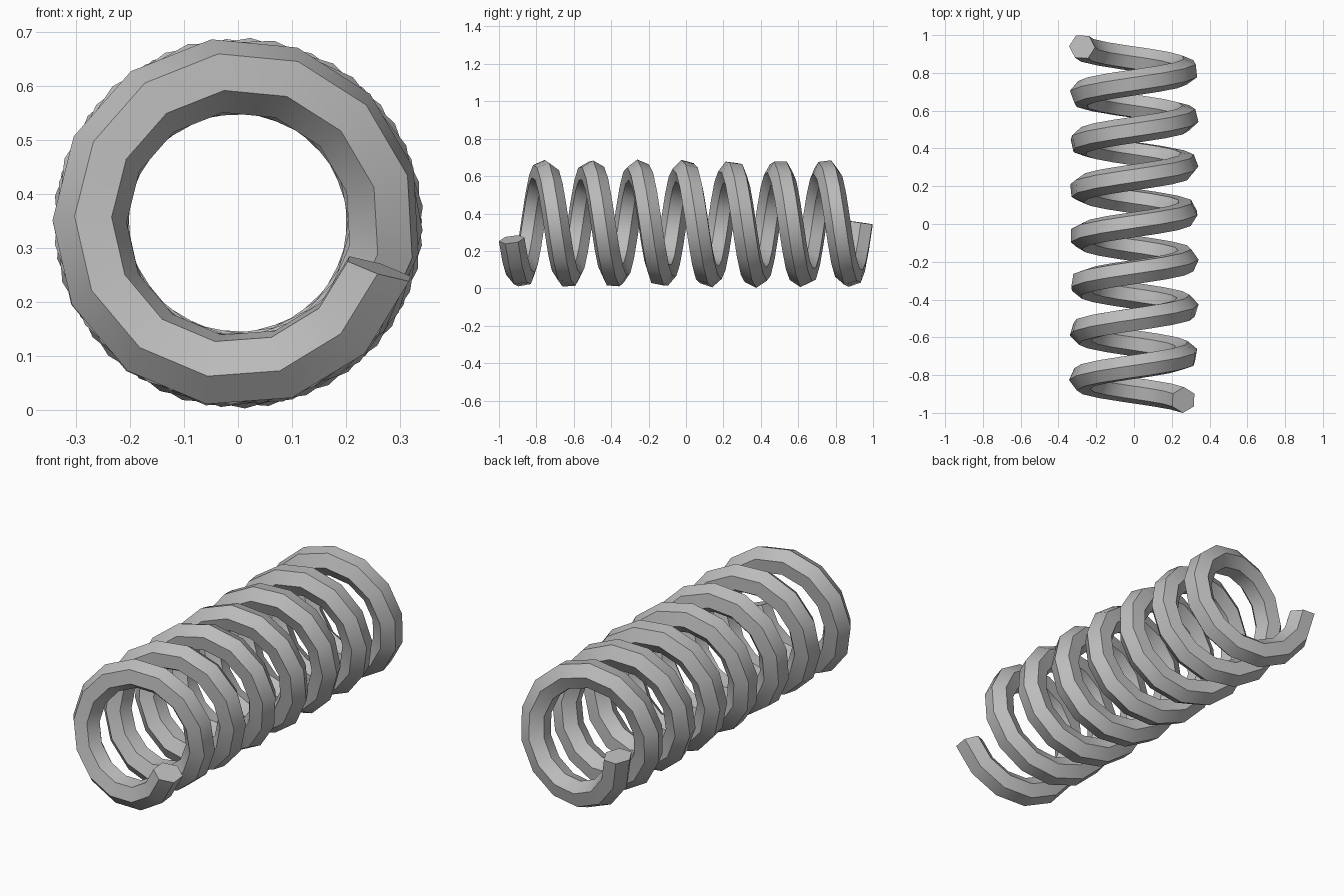
import bpy, bmesh, math
from mathutils import Vector

if "Cube" in bpy.data.objects:
    bpy.data.objects.remove(bpy.data.objects["Cube"])

# Coil dimensions
R, TUBE, SIDES = 0.275, 0.069, 6
ZC, Y0, Y1 = 0.346, -0.932, 0.938
A0, A1, SEGS = math.radians(-18), math.radians(-2701), 99

metal = bpy.data.materials.new("spring grey")
metal.diffuse_color = (0.5, 0.5, 0.5, 1)
metal.use_nodes = True
metal.node_tree.nodes["Principled BSDF"].inputs["Base Color"].default_value = metal.diffuse_color


def point(t):
    a = A0 + (A1 - A0) * t
    return Vector((R * math.cos(a), Y0 + (Y1 - Y0) * t, ZC + R * math.sin(a)))


def tangent(t):
    return (point(t + 1e-4) - point(t - 1e-4)).normalized()


# Sweep a hexagon along the helix with a minimum-twist frame
bm = bmesh.new()
tan = tangent(0)
up = Vector((0, 1, 0))
up = (up - tan * up.dot(tan)).normalized()
rings = []
for i in range(SEGS + 1):
    t = i / SEGS
    new = tangent(t)
    up = tan.rotation_difference(new) @ up
    tan = new
    side = tan.cross(up)
    angles = [2 * math.pi * k / SIDES for k in range(SIDES)]
    rings.append([bm.verts.new(point(t) + TUBE * (math.cos(a) * up + math.sin(a) * side))
                  for a in angles])

for a, b in zip(rings, rings[1:]):
    for k in range(SIDES):
        n = (k + 1) % SIDES
        bm.faces.new((a[k], a[n], b[n], b[k]))

# Flat end caps
bm.faces.new(rings[0][::-1])
bm.faces.new(rings[-1])
bmesh.ops.recalc_face_normals(bm, faces=bm.faces)

mesh = bpy.data.meshes.new("coil_spring")
bm.to_mesh(mesh)
bm.free()
mesh.materials.append(metal)
spring = bpy.data.objects.new("coil_spring", mesh)
bpy.context.collection.objects.link(spring)
bpy.context.view_layer.objects.active = spring
spring.select_set(True)
bpy.ops.object.shade_smooth_by_angle(angle=math.radians(35))
